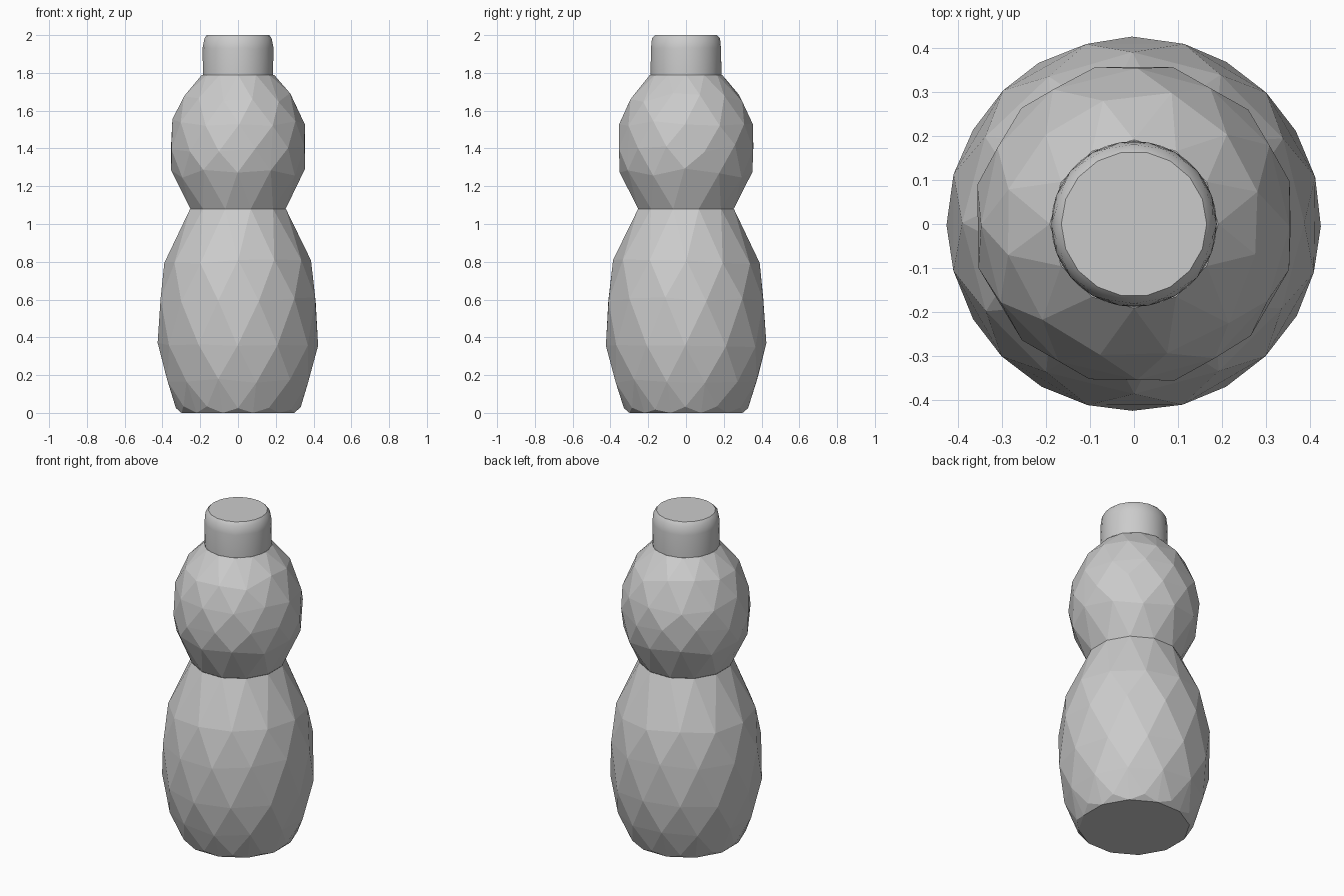
import bpy
import bmesh
import random
from math import sin, cos, pi, sqrt

cube = bpy.data.objects.get("Cube")
if cube:
    bpy.data.objects.remove(cube, do_unlink=True)

random.seed(4)

grey = bpy.data.materials.new("plain_grey")
grey.use_nodes = True
colour = (0.6, 0.6, 0.6, 1)
grey.diffuse_color = colour
grey.node_tree.nodes["Principled BSDF"].inputs["Base Color"].default_value = colour


def bulge(z, centre, radius, below, above):
    """Radius of an egg-shaped profile at height z."""
    half = above if z > centre else below
    return radius * sqrt(max(0, 1 - ((z - centre) / half) ** 2))


def faceted_shell(name, levels, sides, profile, wobble, open_levels):
    """Staggered rings of points wrapped in irregular flat triangles."""
    bm = bmesh.new()
    for i, z in enumerate(levels):
        fixed = i in (0, len(levels) - 1)
        for k in range(sides):
            w = 0 if fixed else wobble
            zz = z + random.uniform(-w, w)
            a = 2 * pi * (k + 0.5 * (i % 2) + 0.5) / sides + random.uniform(-w, w)
            r = profile(zz)
            bm.verts.new((r * cos(a), r * sin(a), zz))
    bmesh.ops.convex_hull(bm, input=bm.verts[:])
    bmesh.ops.recalc_face_normals(bm, faces=bm.faces[:])
    # Leave the hidden joints between parts open
    hidden = [f for f in bm.faces
              if any(all(abs(v.co.z - z) < 1e-4 for v in f.verts) for z in open_levels)]
    bmesh.ops.delete(bm, geom=hidden, context="FACES")
    bmesh.ops.dissolve_limit(bm, angle_limit=0.02, verts=bm.verts[:], edges=bm.edges[:])
    mesh = bpy.data.meshes.new(name)
    bm.to_mesh(mesh)
    bm.free()
    mesh.materials.append(grey)
    obj = bpy.data.objects.new(name, mesh)
    bpy.context.collection.objects.link(obj)
    return obj


# Lower body with a small chamfer around the base
def body_radius(z):
    return 0.31 if z < 0.01 else bulge(z, 0.47, 0.43, 0.69, 0.77)


faceted_shell("lower_body", [0, 0.025, 0.17, 0.36, 0.6, 0.8, 1.08], 12,
              body_radius, 0.04 * 0.3, [1.08])

# Rounded upper body
faceted_shell("upper_body", [1.08, 1.27, 1.4, 1.53, 1.67, 1.79], 12,
              lambda z: bulge(z, 1.41, 0.367, 0.47, 0.445), 0.025, [1.08])


# Cap with a rounded top edge
def cap_radius(z):
    return 0.188 if z < 1.94 else 0.165 + 0.022 * sqrt(max(0, 1 - ((z - 1.94) / 0.06) ** 2))


cap = faceted_shell("cap", [1.79, 1.93, 1.98, 2.0], 18, cap_radius, 0.004, [1.79])
bpy.context.view_layer.objects.active = cap
cap.select_set(True)
bpy.ops.object.shade_smooth_by_angle(angle=0.45)
